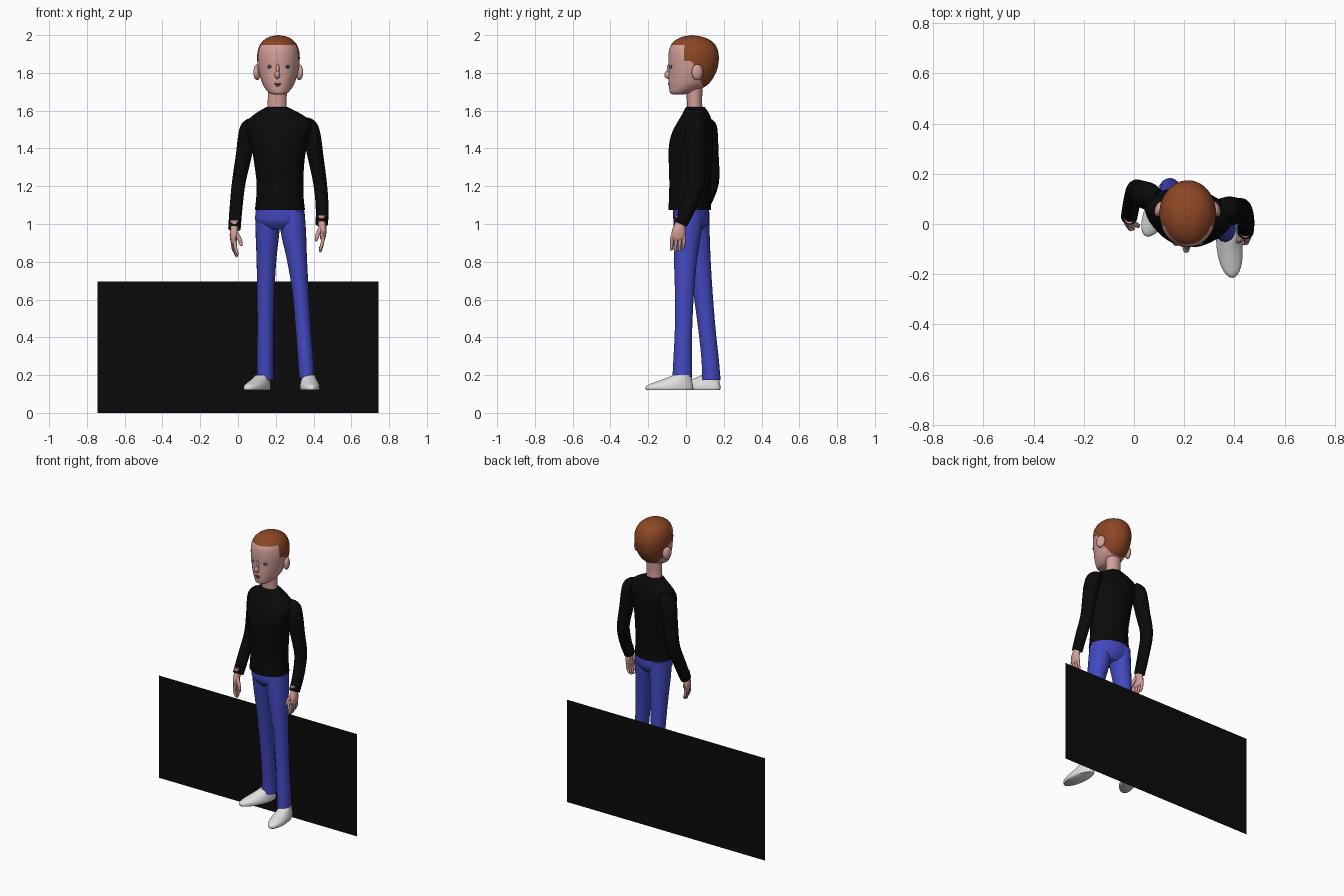
import bpy, bmesh, math
from mathutils import Vector, Matrix


def material(name, rgb):
    m = bpy.data.materials.new(name)
    m.diffuse_color = (*rgb, 1)
    return m


SKIN = material("skin", (0.66, 0.35, 0.32))
HAIR = material("brown hair", (0.26, 0.062, 0.018))
BLACK = material("black cloth", (0.003, 0.003, 0.003))
BLUE = material("blue denim", (0.055, 0.065, 0.52))
WHITE = material("white shoe", (0.75, 0.75, 0.75))
EYE = material("eye blue", (0.12, 0.22, 0.42))
LIP = material("dark lip", (0.16, 0.035, 0.02))


def finish(name, bm, mats, angle=50):
    bmesh.ops.recalc_face_normals(bm, faces=bm.faces)
    me = bpy.data.meshes.new(name)
    bm.to_mesh(me)
    bm.free()
    for m in mats:
        me.materials.append(m)
    me.shade_smooth()
    me.set_sharp_from_angle(angle=math.radians(angle))
    ob = bpy.data.objects.new(name, me)
    bpy.context.collection.objects.link(ob)
    return ob


def smooth_rings(rings, sub):
    """Catmull-Rom interpolation of ring parameters."""
    out = []
    for i in range(len(rings) - 1):
        p0, p1 = rings[max(i - 1, 0)], rings[i]
        p2, p3 = rings[i + 1], rings[min(i + 2, len(rings) - 1)]
        for k in range(sub):
            t = k / sub
            out.append([0.5 * (2 * b + (c - a) * t + (2 * a - 5 * b + 4 * c - d) * t * t
                               + (3 * b - a - 3 * c + d) * t ** 3)
                        for a, b, c, d in zip(p0, p1, p2, p3)])
    out.append(list(rings[-1]))
    return out


def loft(name, rings, mats, n=24, sub=4, rot=0.0, sweep=False, caps=(True, True), rule=None):
    """Rings are (x, y, z, rx, ry); sweep tilts them along the path."""
    rs = smooth_rings(rings, sub)
    bm = bmesh.new()
    loops = []
    for i, (x, y, z, rx, ry) in enumerate(rs):
        m = Matrix.Rotation(rot, 3, 'Z')
        if sweep:
            a, b = Vector(rs[max(i - 1, 0)][:3]), Vector(rs[min(i + 1, len(rs) - 1)][:3])
            m = Vector((0, 0, -1)).rotation_difference(b - a).to_matrix() @ m
        rx, ry = max(rx, 0.001), max(ry, 0.001)
        loops.append([bm.verts.new(Vector((x, y, z)) + m @ Vector(
            (rx * math.cos(t), ry * math.sin(t), 0)))
            for t in (2 * math.pi * k / n for k in range(n))])
    for a, b in zip(loops, loops[1:]):
        for k in range(n):
            bm.faces.new((a[k], a[(k + 1) % n], b[(k + 1) % n], b[k]))
    if caps[0]:
        bm.faces.new(loops[0])
    if caps[1]:
        bm.faces.new(loops[-1])
    if rule:
        for f in bm.faces:
            f.material_index = rule(f.calc_center_median())
    return finish(name, bm, mats)


def ellipsoid(name, c, r, mat, rz=0.0):
    bm = bmesh.new()
    bmesh.ops.create_uvsphere(bm, u_segments=16, v_segments=10, radius=1)
    bm.transform(Matrix.Translation(c) @ Matrix.Rotation(rz, 4, 'Z') @ Matrix.Diagonal((*r, 1)))
    return finish(name, bm, [mat], 180)


# Back panel: a single flat sheet
bm = bmesh.new()
bm.faces.new([bm.verts.new(p) for p in ((-0.743, 0.215, 0), (0.743, 0.215, 0),
                                        (0.743, 0.215, 0.695), (-0.743, 0.215, 0.695))])
finish("back_panel", bm, [BLACK])

# Head with painted hair: z, front y, back y, half width
HEAD = [(1.686, -0.07, -0.01, 0.025), (1.695, -0.085, 0.03, 0.05), (1.73, -0.09, 0.105, 0.078),
        (1.77, -0.092, 0.142, 0.094), (1.82, -0.091, 0.165, 0.107), (1.88, -0.093, 0.174, 0.113),
        (1.93, -0.087, 0.165, 0.106), (1.965, -0.066, 0.14, 0.086), (1.99, -0.022, 0.09, 0.05),
        (2.0, 0.03, 0.036, 0.003)]


def is_hair(p):
    return int(p.z > 1.945 or (p.z > 1.86 and p.y > -0.012) or p.y > 0.03 + (1.86 - p.z) * 0.45)


loft("head", [(0.214, (f + b) / 2, z, w, (b - f) / 2) for z, f, b, w in HEAD],
     [SKIN, HAIR], n=64, sub=7, rule=is_hair)
loft("neck", [(0.207, 0.05, 1.57, 0.056, 0.045), (0.207, 0.045, 1.64, 0.05, 0.04),
              (0.21, 0.045, 1.74, 0.052, 0.045)], [SKIN])

# Face details
ellipsoid("nose", (0.208, -0.092, 1.79), (0.015, 0.023, 0.022), SKIN)
ellipsoid("nose_bridge", (0.21, -0.088, 1.815), (0.01, 0.014, 0.035), SKIN)
ellipsoid("mouth", (0.21, -0.09, 1.742), (0.018, 0.005, 0.006), LIP)
ellipsoid("lower_lip", (0.21, -0.088, 1.731), (0.01, 0.005, 0.004), LIP)
for side, s in (("right", -1), ("left", 1)):
    ellipsoid(side + "_ear", (0.213 + s * 0.112, 0.06, 1.803), (0.018, 0.032, 0.042), SKIN, s * 0.35)
    ellipsoid(side + "_eye", (0.215 + s * 0.049, -0.08, 1.833), (0.013, 0.005, 0.009), EYE, s * 0.3)
    ellipsoid(side + "_pupil", (0.215 + s * 0.049, -0.084, 1.833), (0.005, 0.003, 0.005), BLACK, s * 0.3)

# Shirt body, turned slightly towards -x
TURN = -0.17
loft("shirt_body", [(0.222, 0.02, 1.075, 0.133, 0.112), (0.222, 0.02, 1.14, 0.126, 0.11),
                    (0.222, 0.022, 1.22, 0.124, 0.11), (0.218, 0.024, 1.33, 0.134, 0.115),
                    (0.217, 0.026, 1.42, 0.15, 0.115), (0.217, 0.036, 1.49, 0.172, 0.105),
                    (0.217, 0.047, 1.54, 0.172, 0.088), (0.212, 0.052, 1.58, 0.128, 0.07),
                    (0.207, 0.05, 1.61, 0.074, 0.056), (0.207, 0.05, 1.62, 0.056, 0.048)],
     [BLACK], n=40, rot=TURN, caps=(False, True))

# Sleeves
loft("left_sleeve", [(0.335, 0.062, 1.535, 0.03, 0.04), (0.372, 0.056, 1.515, 0.047, 0.054),
                     (0.392, 0.052, 1.46, 0.047, 0.056), (0.41, 0.052, 1.36, 0.042, 0.051),
                     (0.434, 0.053, 1.22, 0.036, 0.046), (0.445, 0.015, 1.1, 0.034, 0.042),
                     (0.444, -0.028, 1.0, 0.033, 0.036)], [BLACK], sweep=True, caps=(True, False))
loft("right_sleeve", [(0.095, 0.1, 1.535, 0.03, 0.04), (0.062, 0.11, 1.51, 0.047, 0.054),
                      (0.046, 0.114, 1.46, 0.046, 0.055), (0.03, 0.122, 1.36, 0.042, 0.051),
                      (0.004, 0.128, 1.22, 0.036, 0.046), (-0.01, 0.08, 1.09, 0.034, 0.042),
                      (-0.019, 0.03, 0.975, 0.033, 0.036)], [BLACK], sweep=True, caps=(True, False))


# Hands: palm, four curled fingers and a thumb
def hand(side, x, y, z, s, turn):
    m = Matrix.Translation((x, y, z)) @ Matrix.Rotation(turn, 4, 'Z')

    def part(name, pts):
        loft(side + name, [(*(m @ Vector((s * px, py, pz))), a, b) for px, py, pz, a, b in pts],
             [SKIN], n=12, sub=3, rot=turn, sweep=True)
    part("_palm", [(0, 0, 0.04, 0.022, 0.026), (0, -0.002, 0, 0.021, 0.025),
                   (0.006, -0.008, -0.04, 0.019, 0.036), (0.004, -0.012, -0.08, 0.014, 0.037),
                   (0.001, -0.012, -0.09, 0.009, 0.03)])
    for i in range(4):
        fy, drop = -0.043 + i * 0.021, (0.0, 0.01, 0.006, -0.006)[i]
        part("_finger_%d" % (i + 1), [(0.004, fy, -0.07, 0.01, 0.01), (0.003, fy - 0.002, -0.105, 0.009, 0.009),
                                      (-0.008, fy - 0.004, -0.138 - drop, 0.007, 0.007),
                                      (-0.011, fy - 0.004, -0.144 - drop, 0.003, 0.003)])
    part("_thumb", [(-0.004, -0.02, -0.025, 0.013, 0.013), (-0.022, -0.034, -0.06, 0.011, 0.011),
                    (-0.03, -0.04, -0.09, 0.008, 0.008), (-0.031, -0.041, -0.097, 0.003, 0.003)])


hand("left", 0.444, -0.03, 1.005, 1, 0.0)
hand("right", -0.02, 0.026, 0.98, -1, 0.2)

# Trousers
loft("trouser_seat", [(0.222, 0.025, 1.12, 0.12, 0.09), (0.222, 0.027, 1.06, 0.13, 0.095),
                      (0.222, 0.028, 1.01, 0.128, 0.09), (0.22, 0.03, 0.97, 0.07, 0.06)],
     [BLUE], n=32, rot=TURN)
loft("left_trouser_leg", [(0.288, 0.015, 1.07, 0.064, 0.078), (0.293, 0.008, 0.96, 0.067, 0.074),
                          (0.311, -0.002, 0.82, 0.054, 0.062), (0.33, -0.008, 0.65, 0.044, 0.051),
                          (0.345, -0.013, 0.45, 0.041, 0.046), (0.358, -0.018, 0.28, 0.041, 0.049),
                          (0.364, -0.02, 0.185, 0.041, 0.052)], [BLUE], caps=(True, False))
loft("right_trouser_leg", [(0.158, 0.045, 1.07, 0.064, 0.078), (0.156, 0.052, 0.96, 0.063, 0.073),
                           (0.151, 0.068, 0.82, 0.053, 0.062), (0.147, 0.088, 0.65, 0.046, 0.052),
                           (0.145, 0.11, 0.45, 0.043, 0.046), (0.144, 0.128, 0.28, 0.043, 0.046),
                           (0.143, 0.134, 0.175, 0.044, 0.049)], [BLUE], caps=(True, False))


# Shoes: stacked outlines sliding back towards the heel
def shoe(name, cx, cy, turn):
    back = Vector((-math.sin(turn), math.cos(turn)))
    rings = []
    for z, shift, w, length in ((0.12, 0, 0.046, 0.122), (0.128, 0, 0.051, 0.127), (0.145, 0.003, 0.051, 0.123),
                                (0.162, 0.022, 0.046, 0.1), (0.18, 0.046, 0.039, 0.074), (0.2, 0.068, 0.034, 0.046)):
        rings.append((cx + back.x * shift, cy + back.y * shift, z, w, length))
    loft(name, rings, [WHITE], n=32, sub=3, rot=turn)


shoe("left_shoe", 0.38, -0.088, 0.1)
shoe("right_shoe", 0.101, 0.066, -0.45)
